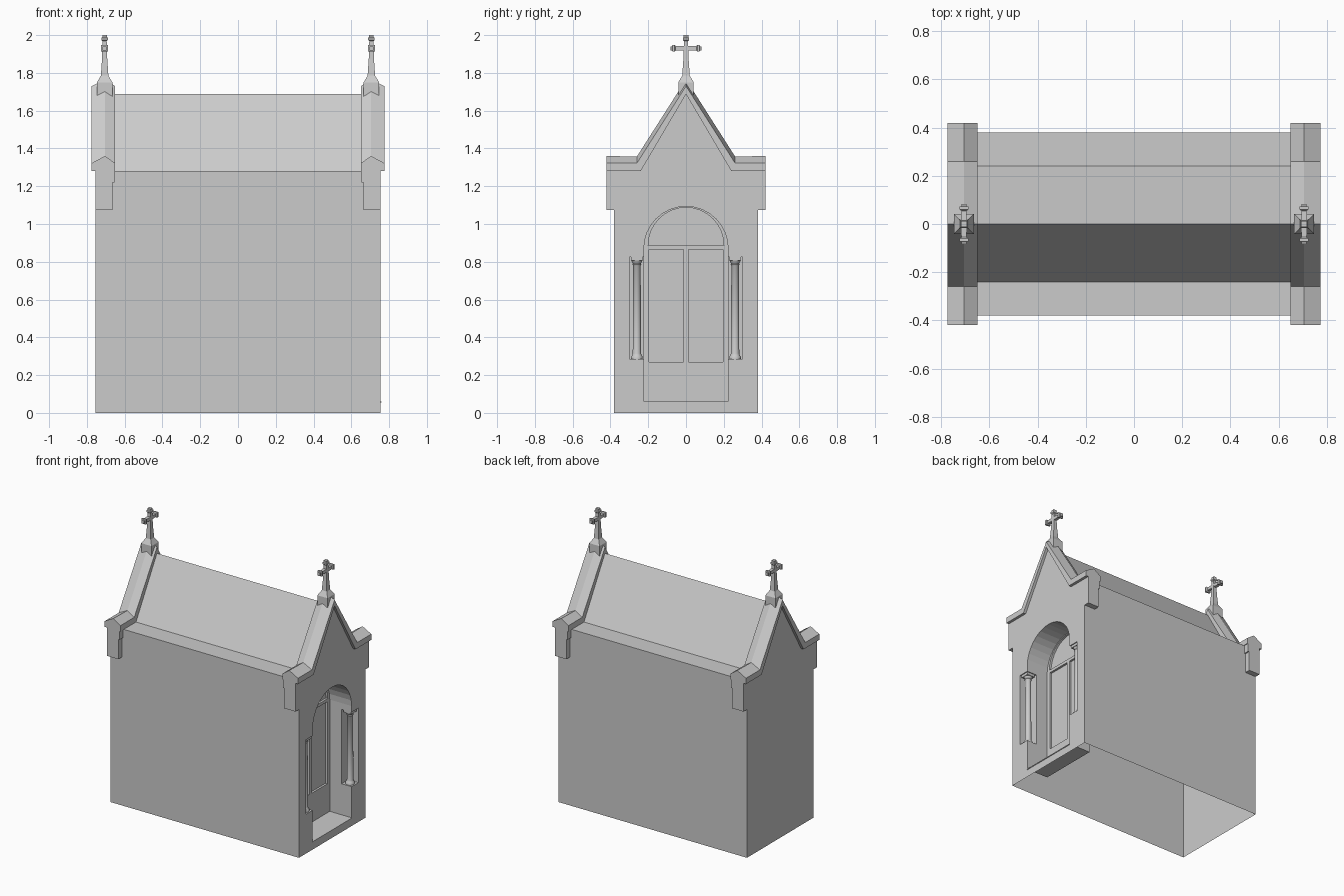
import bpy, bmesh, math

if "Cube" in bpy.data.objects:
    bpy.data.objects.remove(bpy.data.objects["Cube"])


def make(name, rings, smooth=False):
    """Skin a list of equal-length closed rings and cap both ends."""
    bm = bmesh.new()
    vs = [[bm.verts.new(p) for p in r] for r in rings]
    n = len(vs[0])
    for a, b in zip(vs, vs[1:]):
        for i in range(n):
            j = (i + 1) % n
            bm.faces.new((a[i], a[j], b[j], b[i]))
    bm.faces.new(vs[0][::-1])
    bm.faces.new(vs[-1])
    bmesh.ops.recalc_face_normals(bm, faces=bm.faces)
    me = bpy.data.meshes.new(name)
    bm.to_mesh(me)
    bm.free()
    ob = bpy.data.objects.new(name, me)
    bpy.context.collection.objects.link(ob)
    if smooth:
        bpy.ops.object.select_all(action='DESELECT')
        ob.select_set(True)
        bpy.context.view_layer.objects.active = ob
        bpy.ops.object.shade_smooth_by_angle(angle=math.radians(40))
    return ob


def prism(name, pts, x0, x1):
    """Extrude a (y, z) outline along x."""
    return make(name, [[(x, y, z) for y, z in pts] for x in (x0, x1)])


def box(name, x0, x1, y0, y1, z0, z1):
    return prism(name, [(y0, z0), (y1, z0), (y1, z1), (y0, z1)], x0, x1)


def arch(half, z0, spring, n=16):
    """Round-headed outline; z0 == spring gives a plain half disc."""
    arc = [(half * math.cos(math.pi * i / n), spring + half * math.sin(math.pi * i / n))
           for i in range(n + 1)]
    return arc if z0 == spring else [(-half, z0), (half, z0)] + arc


def square_loft(name, centre, axis, sections):
    """Square sections (position, half width) stacked along y or z."""
    x, y, z = centre
    rings = []
    for t, h in sections:
        corners = [(-h, -h), (h, -h), (h, h), (-h, h)]
        rings.append([(x + a, y + b, t) if axis == 'z' else (x + a, t, z + b)
                      for a, b in corners])
    return make(name, rings)


W, D, EAVE = 0.755, 0.38, 1.28       # half length, half width, eave height
BACK = 0.58                          # plane of the recessed door

# Body with flat eaves and steep roof
body = prism("chapel_body", [(-D, 0), (D, 0), (D, EAVE), (0.24, EAVE), (0, 1.687),
                             (-0.24, EAVE), (-D, EAVE)], -W, W)

# Doorway, lunette, door panels and column niches cut from the right end
cutters = [prism("cut_doorway", arch(0.223, 0.06, 0.87), BACK, 0.9),
           prism("cut_lunette", arch(0.2, 0.887, 0.887), BACK - 0.015, BACK + 0.05)]
for s in (-1, 1):
    cutters.append(box("cut_panel", BACK - 0.015, BACK + 0.05,
                       *sorted((s * 0.012, s * 0.195)), 0.27, 0.865))
    cutters.append(box("cut_niche", W - 0.08, 0.9,
                       *sorted((s * 0.2, s * 0.3)), 0.285, 0.825))
bpy.context.view_layer.objects.active = body
for c in cutters:
    m = body.modifiers.new("cut", 'BOOLEAN')
    m.operation, m.solver, m.object = 'DIFFERENCE', 'EXACT', c
    bpy.ops.object.modifier_apply(modifier=m.name)
    bpy.data.objects.remove(c)

# The underside is open
bm = bmesh.new()
bm.from_mesh(body.data)
floor = [f for f in bm.faces if all(v.co.z < 0.001 for v in f.verts)]
bmesh.ops.delete(bm, geom=floor, context='FACES')
bm.to_mesh(body.data)
bm.free()

# Columns in the niches
profile = [(0.285, 0.031), (0.297, 0.031), (0.305, 0.025), (0.315, 0.022), (0.78, 0.02),
           (0.785, 0.024), (0.79, 0.021), (0.808, 0.03)]
for s in (-1, 1):
    cx, cy = W - 0.038, s * 0.26
    make("column", [[(cx + r * math.cos(math.tau * i / 16),
                      cy + r * math.sin(math.tau * i / 16), z) for i in range(16)]
                    for z, r in profile], smooth=True)
    box("column_abacus", cx - 0.031, cx + 0.031, cy - 0.031, cy + 0.031, 0.806, 0.825)

# Thin sill lip
box("door_sill", W, W + 0.004, -0.223, 0.223, 0.054, 0.06)

for e in (-1, 1):
    # Ridged coping following the gable
    low = [(-0.42, 1.28), (-0.24, 1.28), (0, 1.687), (0.24, 1.28), (0.42, 1.28)]
    mid = [(-0.42, 1.322), (-0.26, 1.322), (0, 1.73), (0.26, 1.322), (0.42, 1.322)]
    top = [(-0.42, 1.36), (-0.26, 1.357), (0, 1.765), (0.26, 1.357), (0.42, 1.36)]
    make("gable_coping", [[(e * 0.65, *l), (e * 0.775, *l), (e * 0.775, *m),
                           (e * 0.705, *t), (e * 0.65, *m)]
                          for l, m, t in zip(low, mid, top)])

    # Kneelers under the coping ends
    for s in (-1, 1):
        ys = sorted((s * D, s * 0.42))
        box("kneeler", *sorted((e * 0.665, e * W)), *ys, 1.075, 1.22)
        box("kneeler_cap", *sorted((e * 0.655, e * W)), *ys, 1.22, EAVE)

    # Finial cross
    c = (e * 0.706, 0, 1.93)
    square_loft("cross_shaft", c, 'z', [(1.66, 0.041), (1.75, 0.041), (1.785, 0.02),
                                        (1.87, 0.014), (1.968, 0.011), (1.974, 0.017),
                                        (1.986, 0.017), (1.99, 0.012), (2.0, 0.012)])
    half = [(0.083, 0.011), (0.074, 0.011), (0.072, 0.018), (0.06, 0.018), (0.055, 0.011),
            (0.02, 0.012)]
    square_loft("cross_arms", c, 'y', [(-t, h) for t, h in half] + half[::-1])
